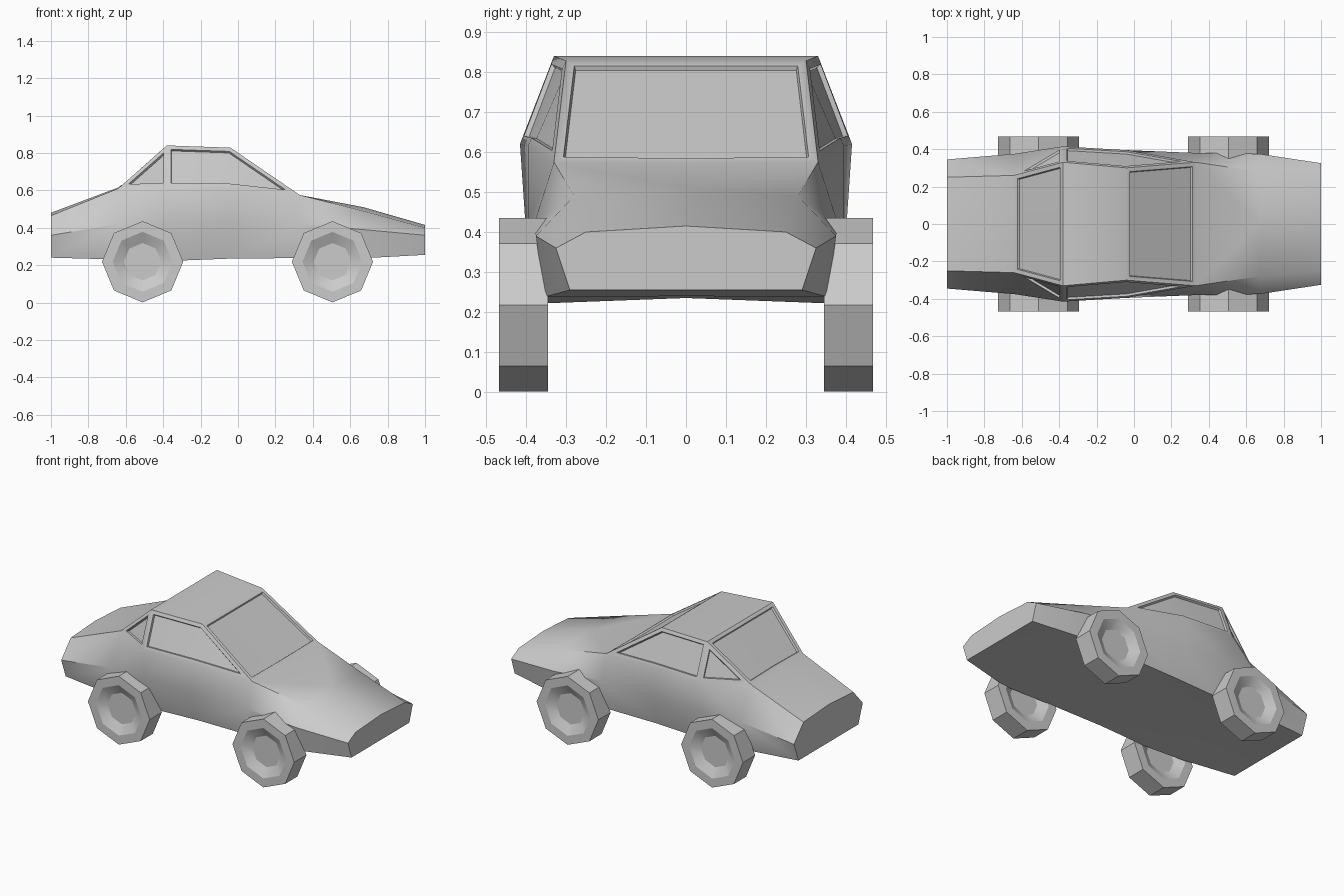
import bpy, bmesh, math

if "Cube" in bpy.data.objects:
    bpy.data.objects.remove(bpy.data.objects["Cube"])


def finish(bm, name, angle):
    mesh = bpy.data.meshes.new(name)
    bm.to_mesh(mesh)
    bm.free()
    ob = bpy.data.objects.new(name, mesh)
    bpy.context.collection.objects.link(ob)
    bpy.ops.object.select_all(action='DESELECT')
    ob.select_set(True)
    bpy.context.view_layer.objects.active = ob
    bpy.ops.object.shade_smooth_by_angle(angle=math.radians(angle))
    return ob


# Body half sections: x, floor centre z, then (y, z) of sill, flank, belt, roof edge, and top centre z.
# Where belt and roof edge coincide, the cabin side closes to a point.
SECTIONS = [
    (-1.00, 0.24, (0.30, 0.24), (0.345, 0.36), (0.25, 0.465), (0.25, 0.465), 0.48),
    (-0.64, 0.235, (0.34, 0.23), (0.375, 0.42), (0.26, 0.61), (0.26, 0.61), 0.615),
    (-0.38, 0.235, (0.345, 0.222), (0.402, 0.43), (0.415, 0.62), (0.33, 0.84), 0.84),
    (-0.04, 0.24, (0.345, 0.235), (0.395, 0.43), (0.395, 0.615), (0.30, 0.828), 0.828),
    (0.33, 0.24, (0.35, 0.238), (0.38, 0.42), (0.33, 0.575), (0.33, 0.575), 0.572),
    (0.67, 0.24, (0.355, 0.237), (0.375, 0.39), (0.28, 0.49), (0.28, 0.49), 0.51),
    (1.00, 0.255, (0.29, 0.255), (0.325, 0.36), (0.25, 0.40), (0.25, 0.40), 0.415),
]

bm = bmesh.new()
cache = {}


def vert(x, y, z):
    key = (round(x, 4), round(y, 4) + 0.0, round(z, 4))
    if key not in cache:
        cache[key] = bm.verts.new(key)
    return cache[key]


def face(verts):
    unique = list(dict.fromkeys(verts))
    return bm.faces.new(unique) if len(unique) > 2 else None


# Loft both halves
panels = {}
for side in (-1, 1):
    rings = []
    for x, floor, sill, flank, belt, roof, top in SECTIONS:
        half = [(0, floor), sill, flank, belt, roof, (0, top)]
        rings.append([vert(x, side * y, z) for y, z in half])
    for i in range(len(rings) - 1):
        a, b = rings[i], rings[i + 1]
        for j in range(5):
            panels[side, i, j] = face([a[j], b[j], b[j + 1], a[j + 1]])
    face(rings[0])
    face(rings[-1])
bmesh.ops.recalc_face_normals(bm, faces=bm.faces)

# Recessed windscreen, rear window, door windows and quarter windows
windows = [[(-1, 3, 4), (1, 3, 4)], [(-1, 1, 4), (1, 1, 4)]]
for s in (-1, 1):
    windows += [[(s, 2, 3), (s, 3, 3)], [(s, 1, 3)]]
for keys in windows:
    faces = [panels[k] for k in keys]
    bmesh.ops.inset_region(bm, faces=faces, thickness=0.022, depth=0, use_even_offset=True)
    bmesh.ops.inset_region(bm, faces=faces, thickness=0.004, depth=-0.012, use_even_offset=True)
finish(bm, "car_body", 38)


# Eight-sided wheels with dished faces
def wheel(name, x, y):
    bm = bmesh.new()
    profile = [(0.10, 0.030), (0.16, 0.061), (0.217, 0.061),
               (0.217, -0.061), (0.16, -0.061), (0.10, -0.030)]
    rings = []
    for r, w in profile:
        rings.append([bm.verts.new((r * math.cos(k * math.pi / 4), w, r * math.sin(k * math.pi / 4)))
                      for k in range(8)])
    for a, b in zip(rings, rings[1:]):
        for k in range(8):
            n = (k + 1) % 8
            bm.faces.new((a[k], a[n], b[n], b[k]))
    bm.faces.new(rings[0])
    bm.faces.new(rings[-1])
    bmesh.ops.recalc_face_normals(bm, faces=bm.faces)
    ob = finish(bm, name, 28)
    ob.location = (x, y, 0.218)


for end, x in (("front", 0.505), ("rear", -0.51)):
    for side, y in (("right", -0.406), ("left", 0.406)):
        wheel(f"{end}_{side}_wheel", x, y)
